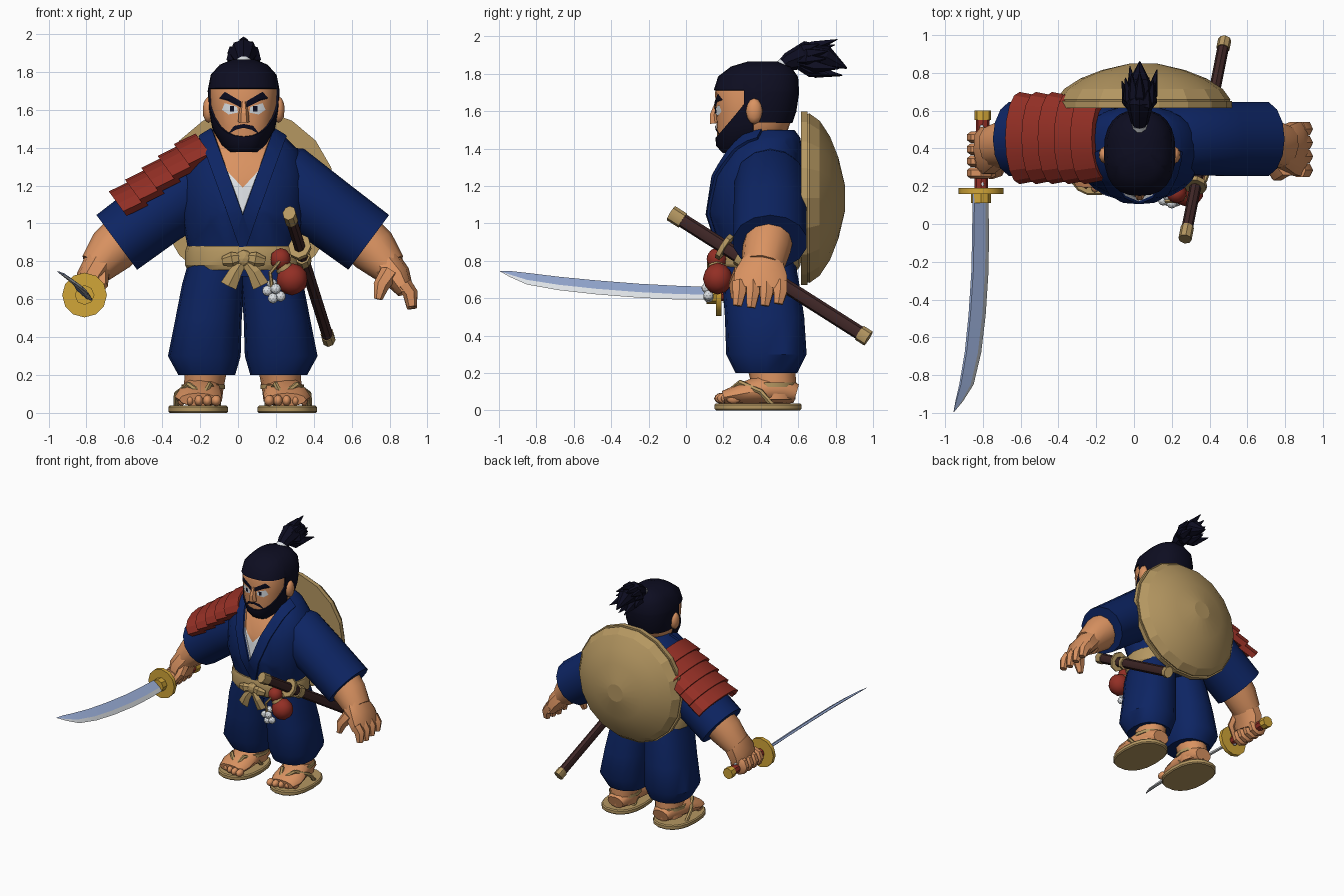
import bpy, bmesh, math, random
from mathutils import Vector as V
from mathutils.bvhtree import BVHTree

if "Cube" in bpy.data.objects:
    bpy.data.objects.remove(bpy.data.objects["Cube"])
random.seed(4)
CX = .025  # body centre line


def colour(name, r, g, b):
    m = bpy.data.materials.new(name)
    m.use_nodes = True
    m.diffuse_color = (r, g, b, 1)
    m.node_tree.nodes["Principled BSDF"].inputs["Base Color"].default_value = (r, g, b, 1)
    return m


navy = colour("navy cloth", .004, .018, .125)
skin = colour("skin", .7, .29, .12)
hair = colour("black hair", .004, .004, .015)
straw = colour("straw", .46, .31, .12)
red = colour("red lacquer", .29, .028, .018)
brown = colour("dark wood", .05, .02, .02)
steel = colour("blue steel", .32, .42, .68)
white = colour("off white", .72, .75, .78)
gold = colour("gold", .64, .38, .04)


def finish(name, bm, *mats, angle=40):
    """Mark edges sharper than the angle and make the object."""
    for f in bm.faces:
        f.smooth = angle > 0
    for e in bm.edges:
        e.smooth = e.calc_face_angle(0) < math.radians(angle)
    mesh = bpy.data.meshes.new(name)
    bm.to_mesh(mesh)
    bm.free()
    for m in mats:
        mesh.materials.append(m)
    ob = bpy.data.objects.new(name, mesh)
    bpy.context.collection.objects.link(ob)
    return ob


def ring(c, a, b, n, e=1):
    pts = []
    for k in range(n):
        t = math.tau * k / n
        co, si = math.cos(t), math.sin(t)
        pts.append(c + a * math.copysign(abs(co) ** e, co) + b * math.copysign(abs(si) ** e, si))
    return pts


def bridge(rings):
    """Skin a list of closed rings and cap both ends."""
    bm = bmesh.new()
    vs = [[bm.verts.new(p) for p in r] for r in rings]
    n = len(vs[0])
    for lo, hi in zip(vs, vs[1:]):
        for k in range(n):
            bm.faces.new((lo[k], lo[(k + 1) % n], hi[(k + 1) % n], hi[k]))
    bm.faces.new(vs[0])
    bm.faces.new(vs[-1])
    bmesh.ops.recalc_face_normals(bm, faces=bm.faces)
    return bm


def stack(rows, n=20, e=1):
    """Level rings from rows of z, x, y, half width, half depth."""
    return bridge([ring(V((x, y, z)), V((a, 0, 0)), V((0, b, 0)), n, e) for z, x, y, a, b in rows])


def tube(name, pts, radii, mat, n=10, ref=(0, 1, 0), e=1, angle=40):
    pts, ref, rings = [V(p) for p in pts], V(ref), []
    for i, c in enumerate(pts):
        r = radii[i] if isinstance(radii, list) else radii
        ra, rb = r if isinstance(r, tuple) else (r, r)
        t = (pts[min(i + 1, len(pts) - 1)] - pts[max(i - 1, 0)]).normalized()
        b = (ref - t * ref.dot(t)).normalized()
        rings.append(ring(c, t.cross(b) * ra, b * rb, n, e))
    return finish(name, bridge(rings), mat, angle=angle)


def ball(name, c, size, mat, angle=40):
    bm = bmesh.new()
    bmesh.ops.create_icosphere(bm, subdivisions=2, radius=1)
    for v in bm.verts:
        v.co = V(c) + v.co * V(size)
    return finish(name, bm, mat, angle=angle)


def cut(bm, co, no):
    bmesh.ops.bisect_plane(bm, geom=bm.verts[:] + bm.edges[:] + bm.faces[:], plane_co=co, plane_no=no)


def raise_faces(bm, faces, depth):
    bmesh.ops.inset_region(bm, faces=faces, thickness=.001, depth=depth, use_even_offset=False)


# Jacket with open neck, undershirt and raised lapels
bm = stack([(.72, .025, .4, .28, .19), (.87, .025, .39, .29, .21), (1.05, .025, .37, .325, .25),
            (1.25, .025, .385, .33, .24), (1.38, .025, .42, .3, .205), (1.46, .025, .44, .22, .17),
            (1.5, .025, .45, .15, .13)], 24, .9)
for s in (1, -1):
    cut(bm, (CX, 0, 1.05), (1, 0, .36 * s))
    cut(bm, (CX - .08 * s, 0, 1.05), (1, 0, .36 * s))
    cut(bm, (CX, 0, 1.19), (1, 0, .9 * s))
opening, lapel = [], []
for f in bm.faces:
    c = f.calc_center_median()
    dx, edge = abs(c.x - CX), (c.z - 1.05) * .36
    if c.y < .38 and c.z < 1.499:
        if dx < edge:
            f.material_index = 1 if dx < (c.z - 1.19) * .9 else 2
            opening.append(f)
        elif dx < edge + .08:
            lapel.append(f)
raise_faces(bm, opening, -.015)
raise_faces(bm, lapel, .015)
finish("jacket", bm, navy, skin, white)

# Neck and head with hair and beard regions
finish("neck", stack([(1.3, .03, .41, .13, .13), (1.44, .03, .41, .12, .13), (1.56, .03, .41, .11, .12)]), skin)
bm = stack([(1.385, .03, .27, .07, .07), (1.42, .03, .32, .11, .15), (1.5, .03, .355, .155, .19),
            (1.6, .03, .37, .175, .21), (1.7, .03, .375, .18, .22), (1.78, .03, .385, .165, .205),
            (1.83, .03, .4, .12, .155), (1.855, .03, .41, .06, .08)], 24, .8)
face_tree = BVHTree.FromBMesh(bm)
for co, no in (((0, 0, 1.71), (0, 0, 1)), ((0, 0, 1.54), (0, 0, 1)), ((0, .31, 0), (0, 1, 0)),
               ((0, .36, 0), (0, 1, 0)), ((0, .16, 1.45), (0, -1.25, 1))):
    cut(bm, co, no)
hairy = []
for f in bm.faces:
    c = f.calc_center_median()
    beard = c.y < .36 and c.z < 1.45 + (c.y - .16) * 1.25
    if c.z > 1.71 or (c.y > .31 and c.z > 1.54) or beard:
        f.material_index = 1
        hairy.append(f)
raise_faces(bm, hairy, .01)
finish("head", bm, skin, hair)


def decal(name, outline, s, mat, lift=.005):
    """Thin face plate laid on the head."""
    bm = bmesh.new()
    mid = sum((V(p) for p in outline), V((0, 0))) / len(outline)
    vs = []
    for x, z in [mid] + outline:
        hit = face_tree.ray_cast(V((.03 + s * x, -1, z)), V((0, 1, 0)))[0]
        vs.append(bm.verts.new(hit - V((0, lift, 0))))
    for k in range(1, len(vs)):
        bm.faces.new((vs[0], vs[k], vs[k % (len(vs) - 1) + 1]))
    if sum((f.calc_area() * f.normal.y for f in bm.faces), 0) >= 0:
        bm.normal_update()
        if bm.faces[:][0].normal.y > 0:
            bmesh.ops.reverse_faces(bm, faces=bm.faces[:])
    finish(name, bm, mat)


for s, side in ((1, "left"), (-1, "right")):
    decal(side + "_eye", [(.03, 1.585), (.035, 1.615), (.1, 1.635), (.115, 1.6), (.08, 1.575)], s, white)
    decal(side + "_pupil", [(.05, 1.59), (.05, 1.62), (.072, 1.62), (.072, 1.59)], s, hair, .009)
    decal(side + "_brow", [(.012, 1.61), (.015, 1.645), (.1, 1.695), (.13, 1.66), (.09, 1.65)], s, hair, .008)
    decal(side + "_moustache", [(0, 1.525), (.05, 1.515), (.085, 1.47), (.04, 1.495), (0, 1.505)], s, hair, .008)
    ball(side + "_ear", (.03 + s * .185, .365, 1.6), (.032, .045, .07), skin)
tube("nose", [(.03, .165, 1.64), (.03, .15, 1.58), (.03, .155, 1.535)], [.014, .026, .03], skin, 6, angle=20)

# Topknot
tube("hair_tie", [(.03, .47, 1.8), (.03, .53, 1.85)], .042, white)
tube("topknot", [(.03, .5, 1.83), (.03, .55, 1.865), (.03, .64, 1.9), (.03, .75, 1.89), (.03, .86, 1.83)],
     [.03, .05, .075, .06, .004], hair, 8, (1, 0, 0), angle=20)
for k in range(12):
    a = math.tau * k / 12
    out = V((math.cos(a), -.2 * math.sin(a), math.sin(a)))
    root = V((.03, .56, 1.87))
    tip = root + V((0, random.uniform(.16, .28), .01)) + out * random.uniform(.08, .11)
    tube("topknot_spike", [root, root.lerp(tip, .5) + out * .02, tip], [.02, .035, .002], hair, 5, (1, 0, 0), angle=20)

# Sash with bow
finish("sash", stack([(.755, .03, .385, .295, .215), (.78, .03, .385, .31, .228), (.85, .03, .385, .31, .232),
                      (.88, .03, .385, .3, .222)], 20, .9), straw, angle=25)
ball("sash_knot", (.03, .145, .815), (.045, .03, .045), straw, 0)
for s in (1, -1):
    tube("sash_tail", [(.03, .14, .81), (.035 + s * .05, .13, .74), (.035 + s * .085, .14, .67)],
         [(.02, .01), (.035, .015), (.045, .012)], straw, 4, e=.9, angle=20)
    tube("sash_loop", [(.03, .14, .82), (.03 + s * .06, .135, .81), (.03 + s * .11, .15, .8)],
         [(.02, .012), (.04, .025), (.025, .015)], straw, 6, angle=20)

# Paired limbs, in distances from the centre line
for s, side in ((1, "left"), (-1, "right")):
    def at(x, y, z):
        return V((CX + s * x, y, z))

    finish(side + "_trouser_leg", stack([(z, CX + s * x, y, a, b) for z, x, y, a, b in (
        (.2, .19, .43, .15, .165), (.3, .203, .43, .192, .215), (.5, .18, .42, .175, .212),
        (.68, .155, .4, .165, .205), (.82, .13, .39, .15, .19))], 16, .85), navy)
    tube(side + "_sleeve", [at(.08, .45, 1.27), at(.225, .45, 1.22), at(.45, .45, 1.06), at(.665, .45, .9)],
         [.15, (.2, .195), (.185, .2), (.18, .2)], navy, 14)
    tube(side + "_forearm", [at(.6, .45, .95), at(.69, .43, .86), at(.775, .41, .765)],
         [.13, .13, (.095, .115)], skin, 12)
    # Feet and sandals
    finish(side + "_sandal", stack([(z, CX + s * .235, .385, .158 - i, .235 - i) for z, i in
                                    ((0, .008), (.008, 0), (.03, 0), (.038, .008))], 18, .85), straw)
    tube(side + "_foot", [at(.235, .2, .07), at(.235, .27, .085), at(.22, .4, .11), at(.205, .52, .11), at(.205, .59, .09)],
         [(.1, .035), (.125, .05), (.11, .08), (.1, .08), (.07, .05)], skin, 12, (0, 0, 1))
    finish(side + "_ankle", stack([(.06, CX + s * .21, .47, .1, .115), (.14, CX + s * .205, .47, .105, .12),
                                   (.26, CX + s * .19, .45, .115, .13)], 12), skin)
    for k in range(5):
        ball(side + "_toe", at(.14 + k * .046, .19 + k * k * .004, .065), (.027 - k * .002, .04, .03), skin)
    for x in (.13, .35):
        tube(side + "_sandal_strap", [at(.205, .22, .09), at((x + .22) / 2, .29, .15), at(x, .4, .1), at(x, .46, .03)],
             .015, straw, 6, (0, 0, 1))
    finish(side + "_ankle_cord", stack([(.125, CX + s * .208, .455, .115, .135),
                                        (.15, CX + s * .208, .455, .115, .135)], 12), straw)

# Open left hand
tube("left_hand", [(.78, .41, .79), (.84, .4, .72), (.885, .395, .64)],
     [(.085, .11), (.075, .145), (.045, .15)], skin, 10, e=.8)
for k in range(4):
    y = .285 + k * .073
    tube("left_finger", [(.875, y, .68), (.91, y, .63), (.918, y - .01, .55 + abs(k - 1) * .01)],
         [.042, .04, .026], skin, 6, e=.9)
tube("left_thumb", [(.8, .3, .74), (.755, .265, .67), (.74, .26, .6)], [.05, .042, .022], skin, 6)

# Right fist
tube("right_hand", [(-.73, .41, .79), (-.775, .39, .71), (-.79, .375, .63)],
     [(.085, .11), (.08, .13), (.06, .12)], skin, 10, e=.8)
for k in range(4):
    y = .27 + k * .063
    tube("right_finger", [(-.81, y - .03, .625), (-.81, y - .015, .625), (-.81, y + .015, .625), (-.81, y + .03, .625)],
         [.055, .075, .075, .055], skin, 8, (0, 0, 1))
tube("right_thumb", [(-.72, .34, .74), (-.72, .28, .68), (-.76, .26, .62)], [.04, .035, .025], skin, 6)

# Curved sword
across, normal = V((.78, 0, -.62)), V((.62, 0, .78))
rings = []
for x, y, z, w in ((-.81, .18, .622, .05), (-.81, -.05, .627, .054), (-.813, -.25, .637, .055),
                   (-.828, -.48, .655, .055), (-.85, -.68, .676, .053), (-.885, -.85, .702, .046),
                   (-.925, -.94, .728, .024), (-.954, -.995, .745, .002)):
    rings.append([V((x, y, z)) + across * w * a + normal * w * b for a, b in
                  ((-1, .15), (.4, .22), (1, 0), (.4, -.22), (-1, -.15))])
bm = bridge(rings)
for i, f in enumerate(bm.faces):
    f.material_index = int(i % 5 in (1, 2) and i < 35)
finish("sword_blade", bm, steel, white, angle=20)
tube("sword_guard", [(-.81, .16, .622), (-.81, .19, .622)], [.118, .118], gold, 12, (0, 0, 1))
tube("sword_collar", [(-.81, .11, .622), (-.81, .17, .622)], .052, gold, 8, (0, 0, 1))
tube("sword_grip", [(-.81, .18, .622), (-.8, .56, .605)], .036, red, 8, (0, 0, 1))
tube("sword_pommel", [(-.8, .55, .605), (-.8, .6, .603)], .044, gold, 8, (0, 0, 1))
for k in range(7):
    for z in (-.035, .035):
        ball("grip_stud", (-.806, .21 + k * .05, .615 + z), (.012, .016, .006), white)

# Short sword in its scabbard
top, end = V((.27, -.08, 1.055)), V((.48, .975, .385))
for name, a, b, r, mat in (("scabbard", .03, .97, .038, brown), ("scabbard_tip", .955, 1, .044, straw),
                           ("short_sword_pommel", 0, .06, .044, straw), ("short_sword_guard", .26, .28, .075, straw),
                           ("scabbard_cord", .34, .38, .05, straw)):
    tube(name, [top.lerp(end, a), top.lerp(end, b)], [(r * .8, r)] * 2, mat, 8, (0, 0, 1))

# Gourd flask with cord and beads
ball("flask_top", (.225, .165, .81), (.055, .055, .06), red)
ball("flask_body", (.285, .17, .705), (.085, .08, .085), red)
tube("flask_cord", [(.235, .165, .775), (.25, .165, .755)], .045, straw, 10)
tube("flask_string", [(.22, .12, .8), (.17, .12, .74), (.18, .12, .66)], .01, straw, 6)
for x, y, z in ((.155, .125, .645), (.2, .11, .655), (.185, .12, .605), (.225, .12, .615), (.18, .15, .68)):
    ball("bead", (x, y, z), (.028, .028, .028), white, 0)

# Layered shoulder guard
start, along, up = V((CX - .225, .455, 1.22)), V((-.81, 0, -.59)), V((-.59, 0, .81))
for i in range(5):
    rings = []
    for t, flare in ((-.13 + i * .106, 0), (-.005 + i * .106, .022)):
        arcs = []
        for thick in (0, .03):
            arcs.append([start + along * t + V((0, (.222 + flare - thick) * math.sin(a), 0))
                         + up * (.09 + flare - thick + .13 * math.cos(a))
                         for a in [math.pi * (k / 8 - .5) for k in range(9)]])
        rings.append(arcs[0] + arcs[1][::-1])
    finish("shoulder_plate", bridge(rings), red, angle=15)

# Straw hat on the back
tube("straw_hat", [(.05, y, 1.135) for y in (.625, .66, .715, .77, .815, .85)],
     [.45, .46, .42, .335, .22, .07], straw, 18, (0, 0, 1), angle=12)
tube("hat_brim", [(.05, .615, 1.135), (.05, .65, 1.135)], .47, straw, 18, (0, 0, 1), angle=12)
